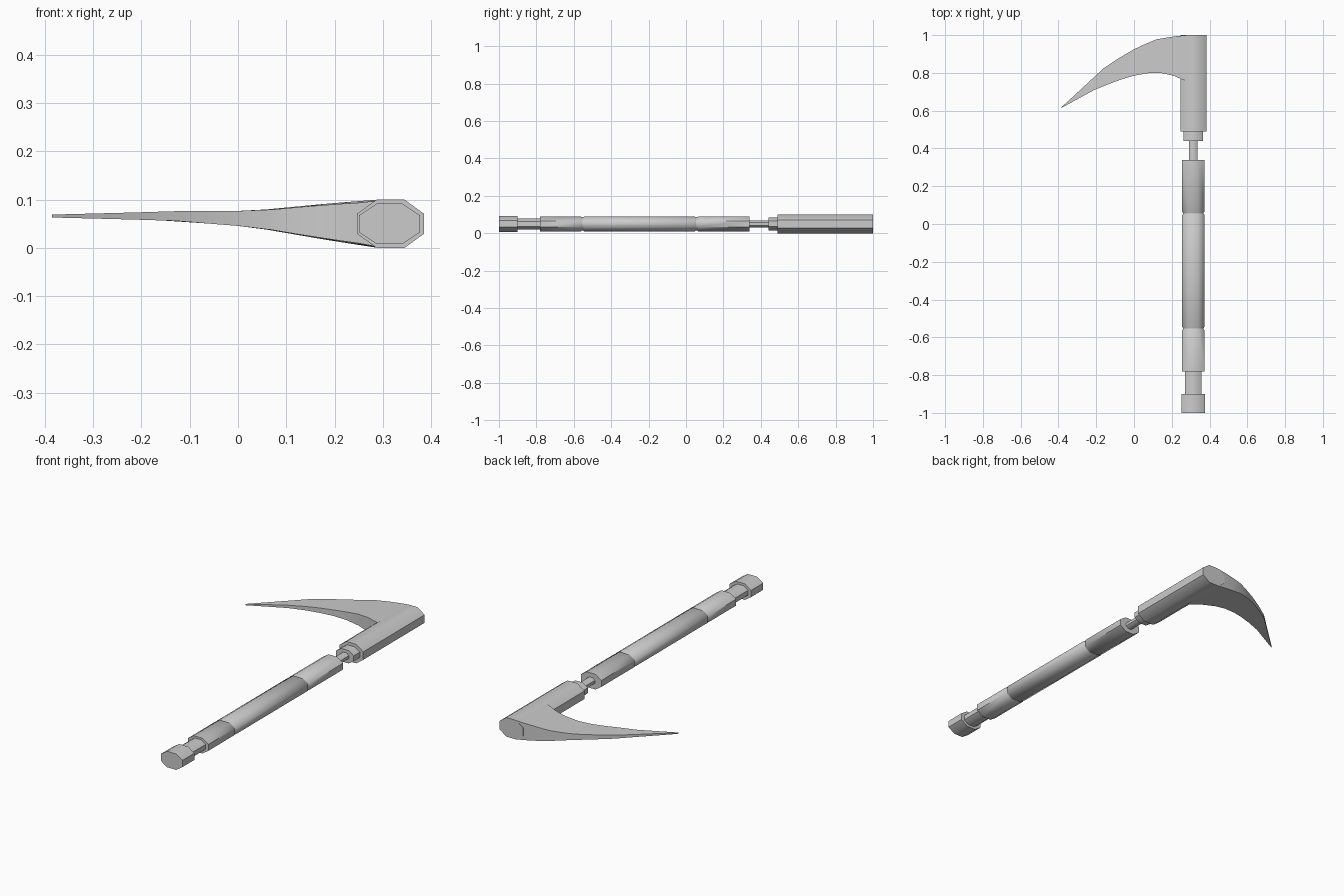
import bpy, bmesh

if "Cube" in bpy.data.objects:
    bpy.data.objects.remove(bpy.data.objects["Cube"])

CZ = 0.05


def loft(name, rings):
    """Skin closed rings of equal point count and cap both ends."""
    bm = bmesh.new()
    loops = [[bm.verts.new(p) for p in ring] for ring in rings]
    n = len(loops[0])
    for a, b in zip(loops, loops[1:]):
        for i in range(n):
            j = (i + 1) % n
            bm.faces.new((a[i], a[j], b[j], b[i]))
    bm.faces.new(loops[0])
    bm.faces.new(loops[-1])
    bmesh.ops.recalc_face_normals(bm, faces=bm.faces)
    me = bpy.data.meshes.new(name)
    bm.to_mesh(me)
    bm.free()
    ob = bpy.data.objects.new(name, me)
    bpy.context.collection.objects.link(ob)
    bpy.ops.object.select_all(action='DESELECT')
    ob.select_set(True)
    bpy.context.view_layer.objects.active = ob
    bpy.ops.object.shade_smooth_by_angle(angle=0.87)
    return ob


def octagon(y, rx, rz, cx):
    k = 0.42
    pts = [(1, k), (k, 1), (-k, 1), (-1, k), (-1, -k), (-k, -1), (k, -1), (1, -k)]
    return [(cx + rx * u, y, CZ + rz * v) for u, v in pts]


def rod(name, sections, cx=0.314):
    return loft(name, [octagon(y, rx, rz, cx) for y, rx, rz in sections])


# Handle parts from the butt upward: (y, half width, half height)
rod("pommel", [(-1.0, .063, .042), (-.9, .063, .042)])
rod("pommel_neck", [(-.91, .044, .03), (-.77, .044, .03)])
g, h = .06, .04
rod("grip", [(-.78, g, h), (-.563, g, h), (-.557, .055, .036), (-.55, .055, .036),
             (-.543, g, h), (.047, g, h), (.052, .055, .036), (.06, .055, .036),
             (.066, g, h), (.34, g, h)])
rod("thin_neck", [(.33, .023, .018), (.45, .023, .018)])
rod("collar", [(.44, .051, .034), (.5, .051, .034)])
rod("head_socket", [(.49, .069, .05), (1.0, .069, .05)], cx=.316)

# Curved blade: outer edge x,y / inner edge x,y / half thickness outer, inner
stations = [
    (.290, 1.000, .285, .755, .050, .047),
    (.230, .995, .250, .767, .043, .042),
    (.180, .988, .210, .785, .037, .038),
    (.120, .978, .140, .800, .029, .030),
    (.060, .953, .070, .798, .021, .021),
    (.000, .925, .000, .785, .0155, .0155),
    (-.080, .878, -.060, .768, .012, .013),
    (-.160, .825, -.130, .742, .009, .010),
    (-.225, .765, -.210, .710, .007, .0075),
    (-.385, .617, -.385, .614, .003, .003),
]
rings = []
for ox, oy, ix, iy, to, ti in stations:
    # Mid-plane rises slightly toward the tip
    zo, zi = (CZ + .016 * min(1, max(0, (.29 - x) / .42)) for x in (ox, ix))
    rings.append([(ox, oy, zo - to), (ox, oy, zo + to),
                  (ix, iy, zi + ti), (ix, iy, zi - ti)])
loft("sickle_blade", rings)
